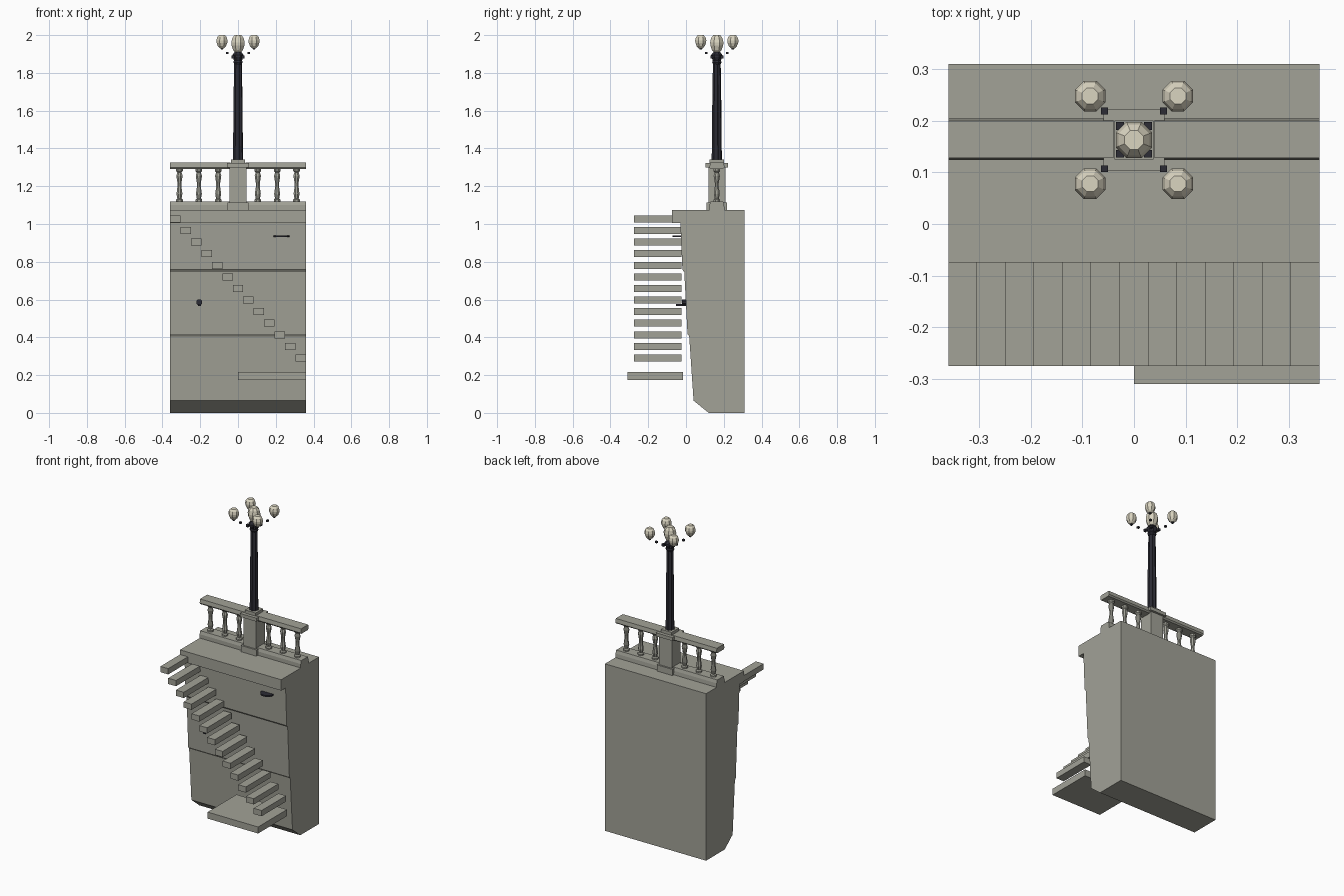
import bpy, bmesh
from math import cos, sin, pi

cube = bpy.data.objects.get("Cube")
if cube:
    bpy.data.objects.remove(cube, do_unlink=True)


def material(name, rgb):
    m = bpy.data.materials.new(name)
    m.use_nodes = True
    m.diffuse_color = (*rgb, 1)
    m.node_tree.nodes["Principled BSDF"].inputs["Base Color"].default_value = (*rgb, 1)
    return m


STONE = material("grey stone", (0.36, 0.36, 0.31))
IRON = material("dark iron", (0.025, 0.025, 0.035))
GLASS = material("cream glass", (0.70, 0.66, 0.53))


def finish(name, bm, mat, loc=(0, 0, 0)):
    bmesh.ops.recalc_face_normals(bm, faces=bm.faces)
    mesh = bpy.data.meshes.new(name)
    bm.to_mesh(mesh)
    bm.free()
    mesh.materials.append(mat)
    ob = bpy.data.objects.new(name, mesh)
    ob.location = loc
    bpy.context.scene.collection.objects.link(ob)
    return ob


def prism(name, profile, x0, x1, mat):
    """Extrude a (y, z) profile along x."""
    bm = bmesh.new()
    a = [bm.verts.new((x0, y, z)) for y, z in profile]
    face = bm.faces.new(a)
    out = bmesh.ops.extrude_face_region(bm, geom=[face])["geom"]
    moved = [v for v in out if isinstance(v, bmesh.types.BMVert)]
    bmesh.ops.translate(bm, verts=moved, vec=(x1 - x0, 0, 0))
    return finish(name, bm, mat)


def box(name, x0, x1, y0, y1, z0, z1, mat):
    return prism(name, [(y0, z0), (y1, z0), (y1, z1), (y0, z1)], x0, x1, mat)


def block(name, x, y, half, z0, z1, mat):
    return box(name, x - half, x + half, y - half, y + half, z0, z1, mat)


def lathe(name, profile, sides, loc, mat, flute=1.0):
    """Stack (radius, z) rings; flute shrinks every second corner."""
    bm = bmesh.new()
    rings = []
    for r, z in profile:
        ring = []
        for i in range(sides):
            a = 2 * pi * (i + 0.5) / sides
            k = r * (flute if i % 2 else 1)
            ring.append(bm.verts.new((k * cos(a), k * sin(a), z)))
        rings.append(ring)
    for lo, hi in zip(rings, rings[1:]):
        for i in range(sides):
            j = (i + 1) % sides
            bm.faces.new((lo[i], lo[j], hi[j], hi[i]))
    bm.faces.new(rings[0])
    bm.faces.new(rings[-1])
    return finish(name, bm, mat, loc)


W = 0.36     # half width of the wall
CY = 0.163   # centre line of the balustrade

# Battered embankment wall with stepped courses and cornice
prism("embankment_wall", [
    (0.31, 0), (0.12, 0), (0.04, 0.065), (0.017, 0.405), (0.008, 0.418),
    (-0.009, 0.745), (-0.019, 0.758), (-0.03, 1.005), (-0.075, 1.005),
    (-0.075, 1.075), (0.31, 1.075)], -W, W, STONE)

# Flight of floating steps and the lower landing
STEPS = 13
run = 2 * W / STEPS
for i in range(STEPS):
    top = 1.045 - i * 0.0613
    x = -W + i * run
    box(f"step_{i + 1}", x, x + run, -0.275, -0.025, top - 0.037, top, STONE)
box("landing", 0, W, -0.31, -0.015, 0.175, 0.217, STONE)

# Balustrade rails, one run each side of the pedestal
for side, x0, x1 in (("right", -W, -0.04), ("left", 0.04, W)):
    prism(f"{side}_plinth", [(0.124, 1.075), (0.204, 1.075), (0.202, 1.1),
                             (0.196, 1.12), (0.13, 1.12), (0.124, 1.1)], x0, x1, STONE)
    prism(f"{side}_handrail", [(0.13, 1.292), (0.196, 1.292), (0.204, 1.3),
                               (0.2, 1.325), (0.128, 1.325), (0.124, 1.3)], x0, x1, STONE)

BALUSTER = [(0.019, 0), (0.019, 0.014), (0.012, 0.02), (0.017, 0.045), (0.011, 0.085),
            (0.011, 0.1), (0.018, 0.14), (0.012, 0.158), (0.019, 0.165), (0.019, 0.18)]
for sx in (-1, 1):
    for n, x in enumerate((0.105, 0.207, 0.31)):
        lathe(f"{'left' if sx > 0 else 'right'}_baluster_{n + 1}", BALUSTER, 8,
              (sx * x, CY, 1.115), STONE)

# Pedestal
block("pedestal_base", 0, CY, 0.055, 1.075, 1.115, STONE)
block("pedestal_shaft", 0, CY, 0.045, 1.115, 1.3, STONE)
block("pedestal_cap", 0, CY, 0.059, 1.3, 1.322, STONE)
block("pedestal_top", 0, CY, 0.038, 1.322, 1.342, STONE)

# Fluted lamp post with capital
lathe("lamp_post", [(0.028, 1.34), (0.026, 1.42), (0.025, 1.6), (0.021, 1.85)], 16,
      (0, CY, 0), IRON, flute=0.82)
lathe("lamp_capital", [(0.021, 1.845), (0.027, 1.856), (0.023, 1.866), (0.032, 1.885),
                       (0.032, 1.895), (0.018, 1.912)], 8, (0, CY, 0), IRON)

# Egg shaped globes and their small fittings
GLOBE = [(0.35, 0.0), (0.72, 0.16), (0.96, 0.42), (1.0, 0.6), (0.85, 0.84), (0.52, 1.0)]


def globe(name, x, y, radius, z0, z1):
    lathe(name, [(r * radius, z0 + t * (z1 - z0)) for r, t in GLOBE], 8, (x, y, 0), GLASS)


globe("centre_globe", 0, CY, 0.038, 1.905, 2.0)
for sx in (-1, 1):
    for sy in (-1, 1):
        tag = ("left" if sx > 0 else "right") + ("_back" if sy > 0 else "_front")
        globe(f"{tag}_globe", sx * 0.085, CY + sy * 0.085, 0.032, 1.93, 2.0)
        block(f"{tag}_globe_cup", sx * 0.085, CY + sy * 0.085, 0.006, 1.923, 1.932, IRON)
        block(f"{tag}_arm_knob", sx * 0.057, CY + sy * 0.056, 0.0065, 1.9, 1.911, IRON)
        block(f"{tag}_capital_knob", sx * 0.027, CY + sy * 0.027, 0.0075, 1.876, 1.892, IRON)

# Mooring boss with a flat hanging ring
boss = lathe("mooring_boss", [(0.017, 0), (0.017, 0.03)], 8, (-0.205, 0.01, 0.585), IRON)
boss.rotation_euler.x = pi / 2
box("mooring_tongue", -0.213, -0.197, -0.052, 0.01, 0.566, 0.576, IRON)


# Half round iron handle lying flat under the cornice
bm = bmesh.new()
arc = [(0.042 * cos(pi * i / 8), -0.045 * sin(pi * i / 8)) for i in range(9)]
handle = bm.faces.new([bm.verts.new((x, y, 0)) for x, y in arc])
out = bmesh.ops.extrude_face_region(bm, geom=[handle])["geom"]
bmesh.ops.translate(bm, verts=[v for v in out if isinstance(v, bmesh.types.BMVert)],
                    vec=(0, 0, 0.009))
finish("wall_handle", bm, IRON, (0.23, -0.026, 0.931))
